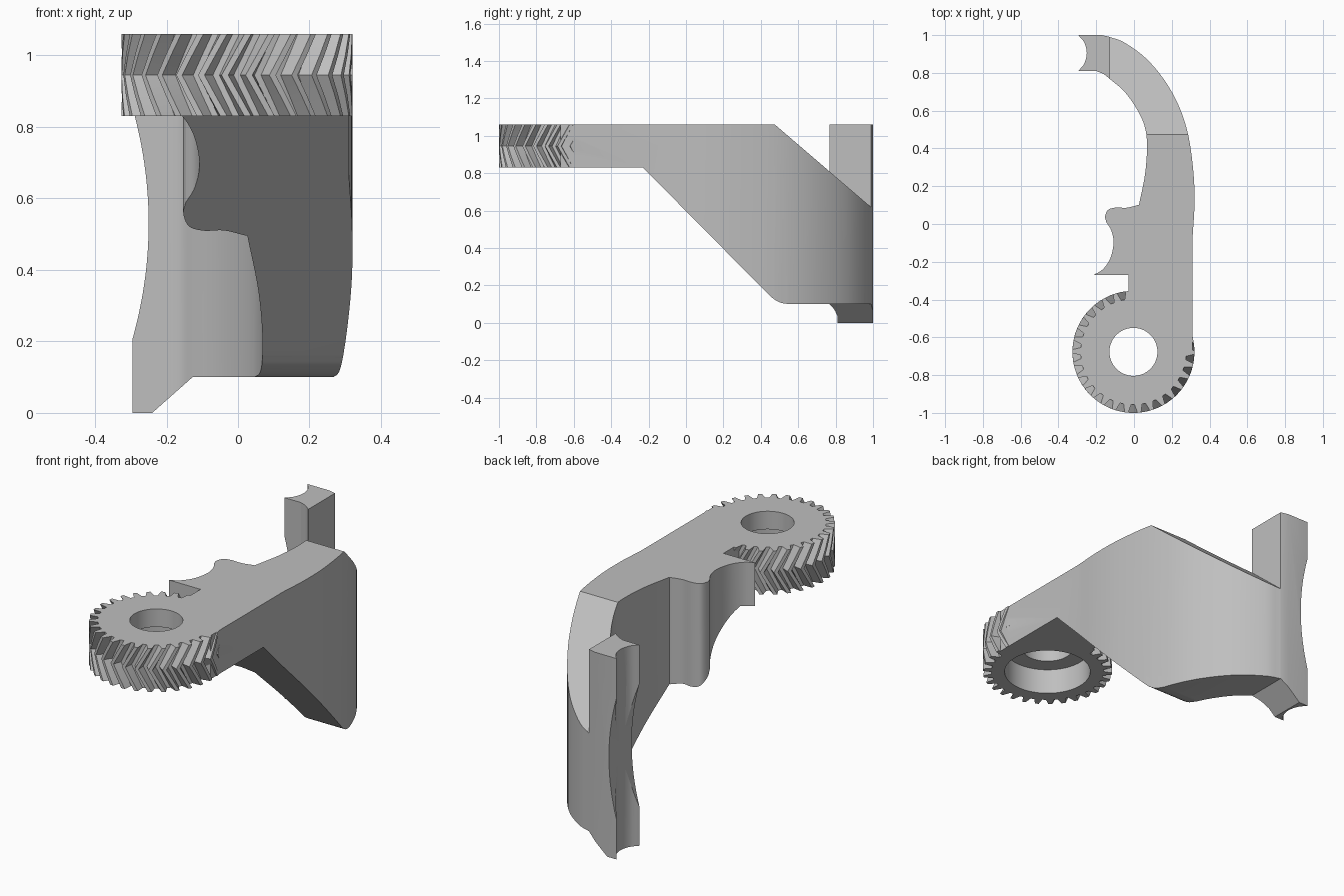
import bpy, bmesh
from math import sin, cos, pi, tau
from mathutils import Vector

cube = bpy.data.objects.get("Cube")
if cube:
    bpy.data.objects.remove(cube)

grey = bpy.data.materials.new("light grey")
grey.use_nodes = True
grey.diffuse_color = (0.52, 0.52, 0.52, 1)
grey.node_tree.nodes["Principled BSDF"].inputs["Base Color"].default_value = grey.diffuse_color

TOP, GEAR_BASE, MID = 1.06, 0.83, 0.945
SPLIT = -0.127               # where the arm meets the upright tip
CENTRE = Vector((-0.003, -0.677))


def finish(name, bm):
    bmesh.ops.recalc_face_normals(bm, faces=bm.faces)
    mesh = bpy.data.meshes.new(name)
    bm.to_mesh(mesh)
    bm.free()
    mesh.materials.append(grey)
    ob = bpy.data.objects.new(name, mesh)
    bpy.context.collection.objects.link(ob)
    return ob


def prism(name, points, low, high, axis):
    """Extrude a 2D polygon along the given axis."""
    place = {"x": lambda p, t: (t, p[0], p[1]),
             "y": lambda p, t: (p[0], t, p[1]),
             "z": lambda p, t: (p[0], p[1], t)}[axis]
    bm = bmesh.new()
    a = [bm.verts.new(place(p, low)) for p in points]
    b = [bm.verts.new(place(p, high)) for p in points]
    bm.faces.new(a)
    bm.faces.new(b)
    for i in range(len(a)):
        j = (i + 1) % len(a)
        bm.faces.new((a[i], a[j], b[j], b[i]))
    return finish(name, bm)


def smooth(points, steps=5):
    """Pass a smooth curve through the points."""
    p = [Vector(q) for q in points]
    p = [2 * p[0] - p[1]] + p + [2 * p[-1] - p[-2]]
    out = []
    for a, b, c, d in zip(p, p[1:], p[2:], p[3:]):
        for k in range(steps):
            t = k / steps
            out.append(0.5 * (2 * b + (c - a) * t + (2 * a - 5 * b + 4 * c - d) * t * t
                              + (3 * b - a - 3 * c + d) * t ** 3))
    return out + [p[-2]]


def circle(radius, count=72):
    return [CENTRE + radius * Vector((cos(tau * i / count), sin(tau * i / count)))
            for i in range(count)]


def combine(target, tool, operation):
    mod = target.modifiers.new("cut", "BOOLEAN")
    mod.operation = operation
    mod.solver = "EXACT"
    mod.object = tool
    bpy.context.view_layer.objects.active = target
    bpy.ops.object.modifier_apply(modifier=mod.name)
    bpy.data.objects.remove(tool)


def shade(ob):
    bpy.ops.object.select_all(action="DESELECT")
    ob.select_set(True)
    bpy.context.view_layer.objects.active = ob
    bpy.ops.object.shade_smooth_by_angle(angle=0.3)


def herringbone_gear(name, teeth=30, tip=0.323, root=0.28, twist=0.2):
    bm = bmesh.new()
    pitch = tau / teeth
    tooth = ((-0.34, root), (-0.14, tip), (0.14, tip), (0.34, root))
    rings = []
    for z in (GEAR_BASE, (GEAR_BASE + MID) / 2, MID, (MID + TOP) / 2, TOP):
        turn = twist * abs(z - MID) / (TOP - MID)
        ring = []
        for i in range(teeth):
            for offset, r in tooth:
                a = (i + offset) * pitch + turn
                ring.append(bm.verts.new((CENTRE.x + r * cos(a), CENTRE.y + r * sin(a), z)))
        rings.append(ring)
    for low, high in zip(rings, rings[1:]):
        for i in range(len(low)):
            j = (i + 1) % len(low)
            bm.faces.new((low[i], low[j], high[j], high[i]))
    bm.faces.new(rings[0])
    bm.faces.new(rings[-1])
    return finish(name, bm)


# Curved arm seen from above, with the hook and knob on its inner side
outer = smooth([(0.31, -0.07), (0.32, 0.1), (0.315, 0.27), (0.286, 0.476), (0.233, 0.635),
                (0.155, 0.77), (0.06, 0.88), (-0.05, 0.96), (SPLIT, 0.99)])
inner = smooth([(SPLIT, 0.767), (-0.05, 0.70), (0.02, 0.60), (0.058, 0.51), (0.069, 0.41),
                (0.058, 0.26), (0.026, 0.10)])
knob = smooth([(0.02, 0.1), (-0.04, 0.086), (-0.095, 0.087), (-0.137, 0.075),
               (-0.153, 0.04), (-0.148, 0.015)])
hook = smooth([(-0.147, 0.01), (-0.12, -0.035), (-0.108, -0.10), (-0.125, -0.18),
               (-0.165, -0.24), (-0.215, -0.27)])
outline = ([(-0.03, -0.67), (0.31, -0.67)] + outer + inner + knob + hook + [(-0.03, -0.27)])
arm = prism("gear_arm", outline, -0.1, 1.2, "z")

# Side shape of the arm: sloped underside and sloped far top
underside = smooth([(0.433, 0.16), (0.465, 0.131), (0.503, 0.109), (0.55, 0.10)])
side = ([(-1.1, GEAR_BASE), (-0.23, GEAR_BASE)] + underside
        + [(1.1, 0.10), (1.1, 0.524), (0.475, TOP), (-1.1, TOP)])
combine(arm, prism("side_shape", side, -1, 1, "x"), "INTERSECT")

# Gear joined to the arm, then the stepped bore
combine(arm, herringbone_gear("gear"), "UNION")
combine(arm, prism("bore", circle(0.127), 0.5, 1.3, "z"), "DIFFERENCE")
combine(arm, prism("counterbore", circle(0.214), 0.5, 0.965, "z"), "DIFFERENCE")
shade(arm)

# Upright tip with a vertical groove
groove = smooth([(-0.295, 1.0), (-0.263, 0.96), (-0.25, 0.905), (-0.263, 0.85), (-0.295, 0.81)])
foot = ([(SPLIT, 0.99), (-0.17, 1.0)] + groove + smooth([(-0.2, 0.81), (-0.16, 0.793), (SPLIT, 0.767)]))
tip = prism("grooved_tip", foot, -0.1, 1.2, "z")

# Front shape of the tip: slanted foot and long hollow
hollow = [(-0.297 + 0.047 * (1 - t * t), 0.53 + 0.33 * t) for t in [1 - k / 12 for k in range(25)]]
front = [(-0.4, 0), (-0.24, 0), (SPLIT, 0.10), (0, 0.10), (0, TOP), (-0.4, TOP), (-0.4, 0.86)]
front += hollow + [(-0.4, 0.2)]
combine(tip, prism("front_shape", front, 0.5, 1.2, "y"), "INTERSECT")
shade(tip)
